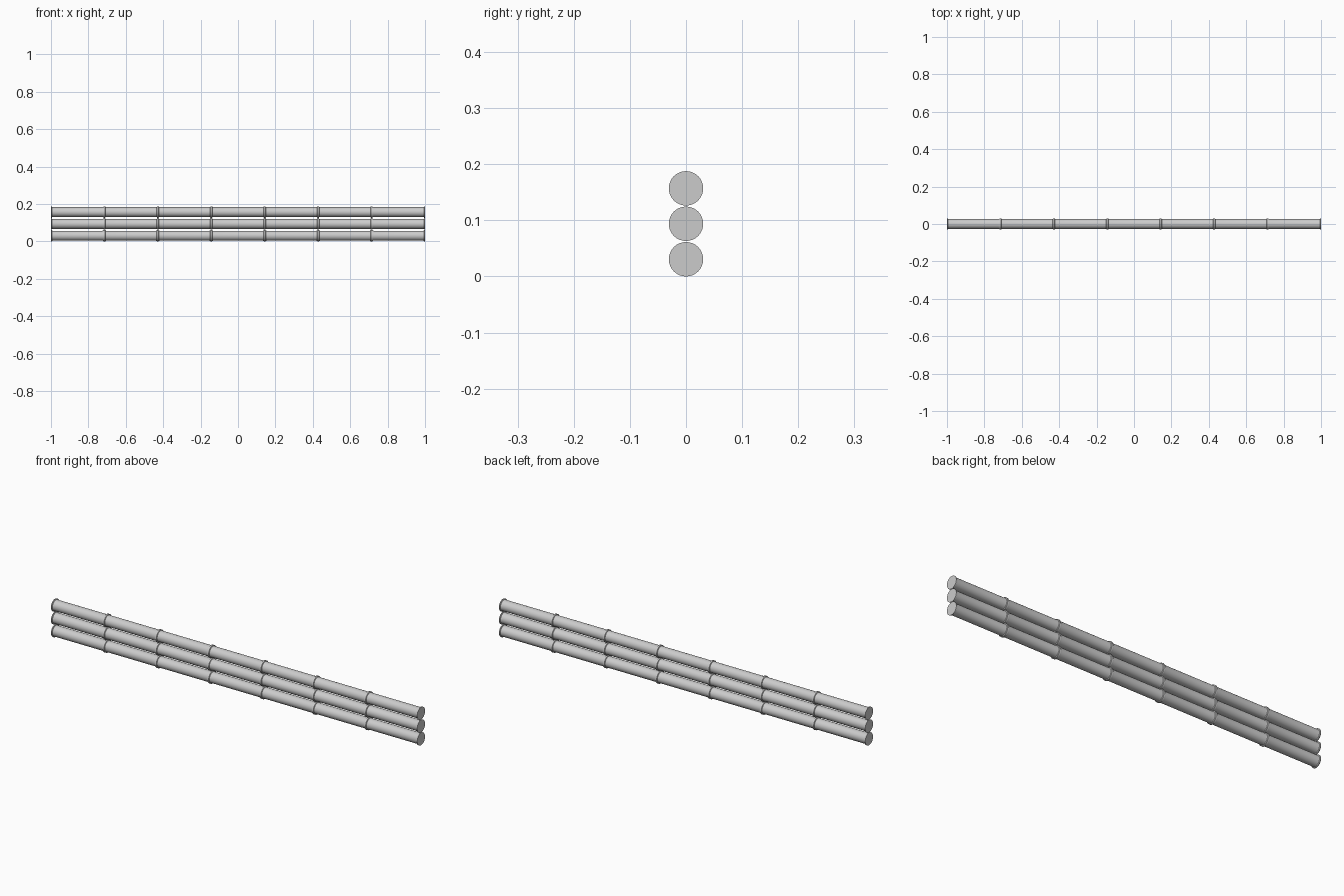
import bpy, bmesh, math

if "Cube" in bpy.data.objects:
    bpy.data.objects.remove(bpy.data.objects["Cube"])

SIDES = 32
SEGMENTS = 7
BODY, NODE = 0.0262, 0.0307     # cane radius, joint radius
STEP = 2.0 / SEGMENTS


def cane_profile():
    """(x, radius) outline with a small flared ridge at every joint."""
    pts = []
    for i in range(SEGMENTS + 1):
        x = -1 + i * STEP
        for dx, r in ((-0.012, BODY), (-0.006, BODY + 0.001), (-0.004, NODE),
                      (0.004, NODE), (0.006, BODY + 0.001), (0.012, BODY)):
            if -1 < x + dx < 1:
                pts.append((x + dx, r))
    return [(-1, NODE)] + pts + [(1, NODE)]


def bamboo(name, z):
    bm = bmesh.new()
    rings = []
    for x, r in cane_profile():
        rings.append([bm.verts.new((x, r * math.cos(a), r * math.sin(a)))
                      for a in (2 * math.pi * k / SIDES for k in range(SIDES))])
    for a, b in zip(rings, rings[1:]):
        for k in range(SIDES):
            n = (k + 1) % SIDES
            bm.faces.new((a[k], a[n], b[n], b[k]))
    bm.faces.new(rings[0])
    bm.faces.new(rings[-1])
    bmesh.ops.recalc_face_normals(bm, faces=bm.faces)
    mesh = bpy.data.meshes.new(name)
    bm.to_mesh(mesh)
    bm.free()
    ob = bpy.data.objects.new(name, mesh)
    ob.location.z = z
    bpy.context.collection.objects.link(ob)
    bpy.ops.object.select_all(action='DESELECT')
    ob.select_set(True)
    bpy.context.view_layer.objects.active = ob
    bpy.ops.object.shade_smooth_by_angle(angle=math.radians(30))


# Three stacked horizontal canes
for i, name in enumerate(("lower_cane", "middle_cane", "upper_cane")):
    bamboo(name, NODE + i * 0.0632)
